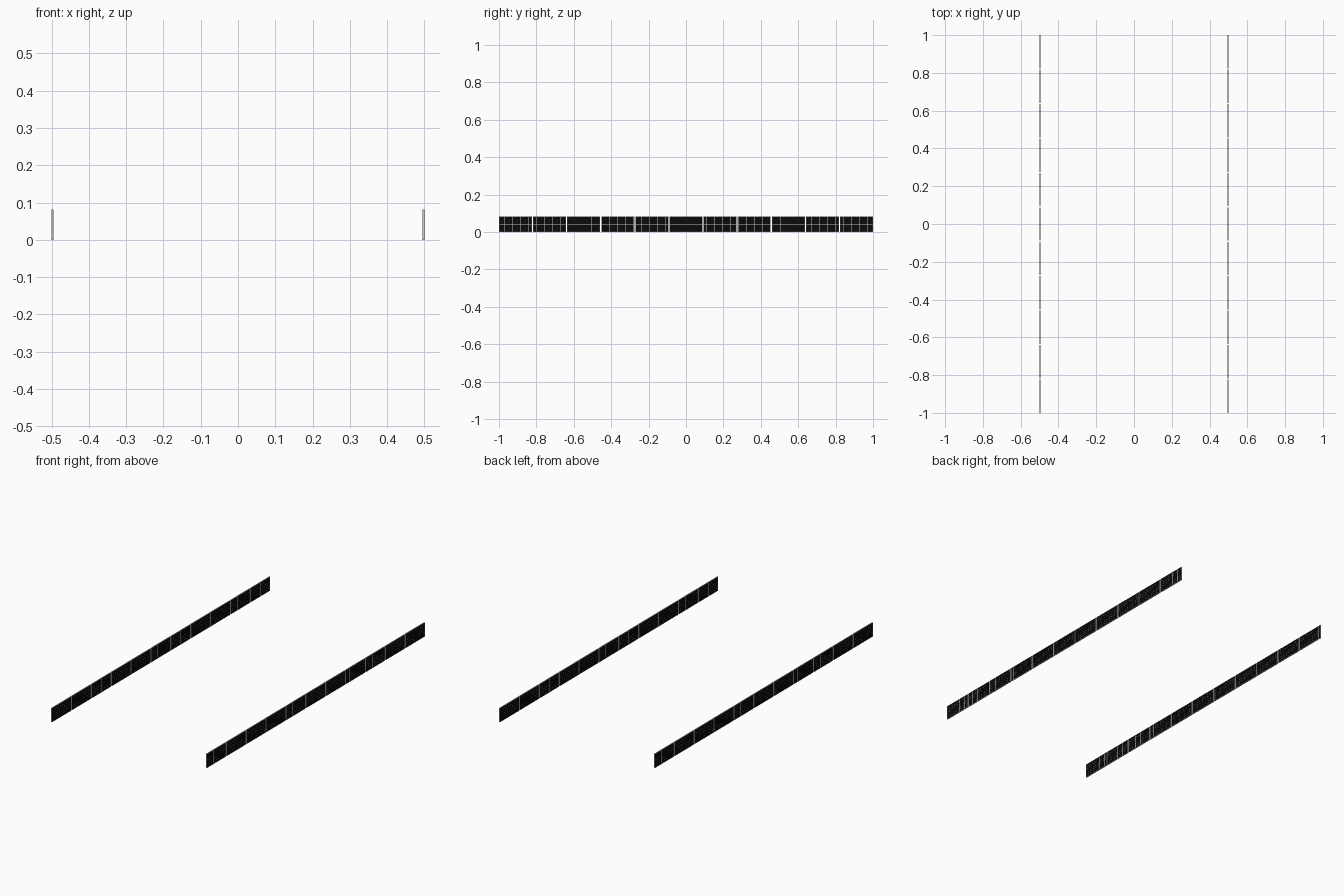
import bpy, bmesh
from mathutils import Matrix, Vector

if "Cube" in bpy.data.objects:
    bpy.data.objects.remove(bpy.data.objects["Cube"])

PANELS = 11
GAP = 0.006                      # gap between neighbouring panels
PITCH = (2 + GAP) / PANELS
LENGTH = PITCH - GAP
HEIGHT = 0.082
DEPTH = 0.005
RAIL = 0.0025                    # frame bar width
COLS, ROWS = 12, 6               # cells in one panel
JOINT = 0.0007                   # pale line between cells
X = 0.5 - DEPTH / 2


def material(name, colour):
    m = bpy.data.materials.new(name)
    m.diffuse_color = (*colour, 1)
    m.use_nodes = True
    m.node_tree.nodes["Principled BSDF"].inputs["Base Color"].default_value = m.diffuse_color
    return m


def add_box(bm, centre, size):
    m = Matrix.Translation(Vector(centre)) @ Matrix.Diagonal((*size, 1))
    bmesh.ops.create_cube(bm, size=1, matrix=m)


def finish(bm, name, mat):
    """Repeat the first panel along y and mirror the row to the other side."""
    mesh = bpy.data.meshes.new(name)
    bm.to_mesh(mesh)
    bm.free()
    mesh.materials.append(mat)
    ob = bpy.data.objects.new(name, mesh)
    bpy.context.collection.objects.link(ob)
    row = ob.modifiers.new("row", 'ARRAY')
    row.count = PANELS
    row.use_relative_offset = False
    row.use_constant_offset = True
    row.constant_offset_displace = (0, PITCH, 0)
    mirror = ob.modifiers.new("other_side", 'MIRROR')
    mirror.use_mirror_merge = False
    return ob


metal = material("pale_metal", (0.55, 0.63, 0.62))
black = material("black_cell", (0.003, 0.003, 0.003))

y0, y1 = -1, -1 + LENGTH
ym = (y0 + y1) / 2
inner_l, inner_h = LENGTH - 2 * RAIL, HEIGHT - 2 * RAIL

# Panel frames: two rails and two end posts
bm = bmesh.new()
for z in (RAIL / 2, HEIGHT - RAIL / 2):
    add_box(bm, (X, ym, z), (DEPTH, inner_l, RAIL))
for y in (y0 + RAIL / 2, y1 - RAIL / 2):
    add_box(bm, (X, y, HEIGHT / 2), (DEPTH, RAIL, HEIGHT))
finish(bm, "panel_frame", metal)

# Backing sheet, seen as pale lines between the cells
bm = bmesh.new()
add_box(bm, (X, ym, HEIGHT / 2), (DEPTH * 0.7, inner_l, inner_h))
finish(bm, "panel_backing", metal)

# Black cells standing slightly proud of the backing on both faces
bm = bmesh.new()
dy, dz = inner_l / COLS, inner_h / ROWS
for i in range(COLS):
    for j in range(ROWS):
        add_box(bm, (X, y0 + RAIL + (i + 0.5) * dy, RAIL + (j + 0.5) * dz),
                (DEPTH * 0.85, dy - JOINT, dz - JOINT))
finish(bm, "panel_cells", black)
